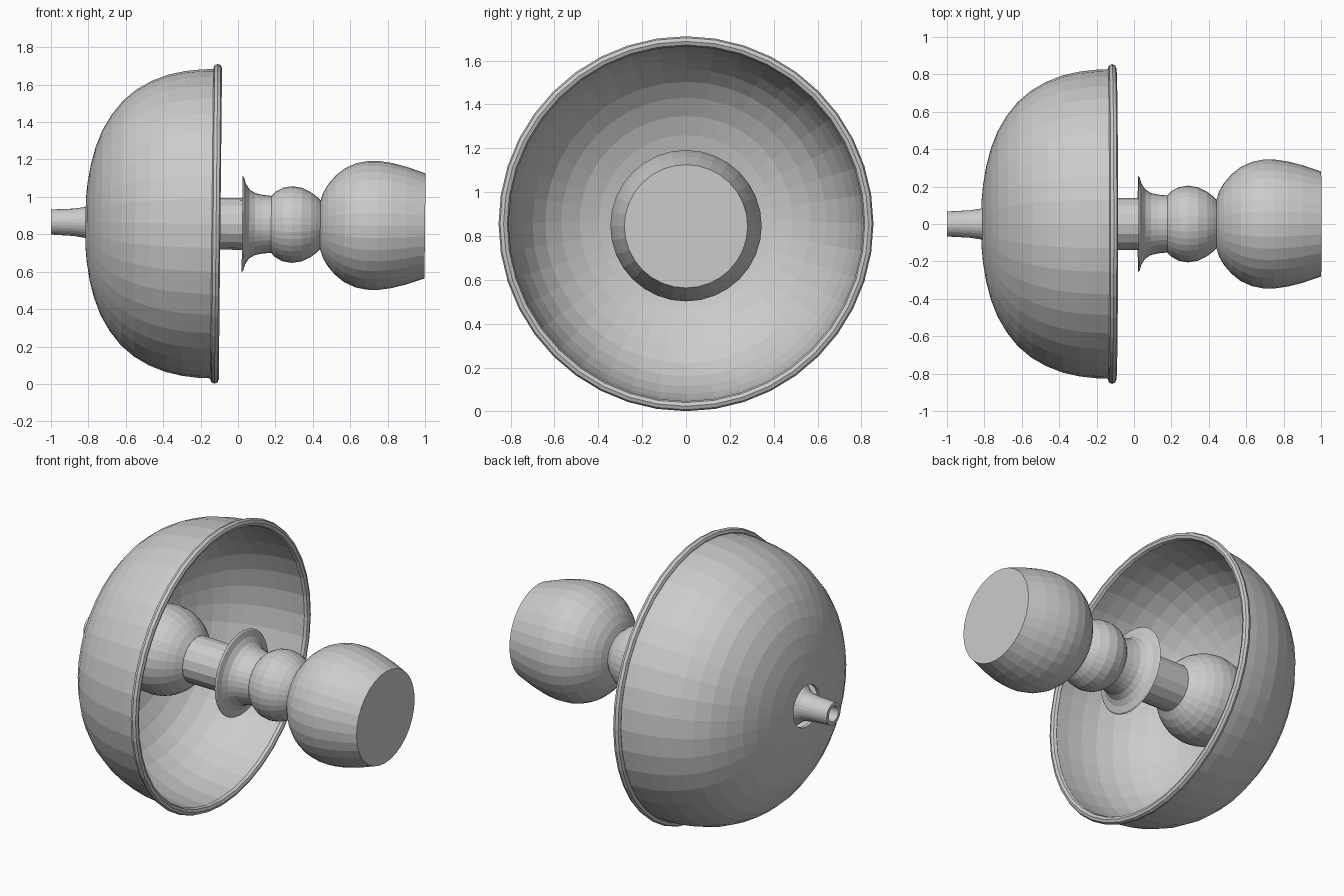
import bpy, bmesh, math

if "Cube" in bpy.data.objects:
    bpy.data.objects.remove(bpy.data.objects["Cube"])

TILT = math.radians(0.6)
AXIS_Z = 0.855


def lathe(name, profile, sides, closed=False):
    """Spin (x, radius) points around the x axis; radius 0 makes a pole."""
    bm = bmesh.new()
    rings = []
    for x, r in profile:
        if r == 0:
            rings.append([bm.verts.new((x, 0, 0))] * sides)
        else:
            rings.append([bm.verts.new((x, r * math.sin(2 * math.pi * i / sides),
                                        r * math.cos(2 * math.pi * i / sides)))
                          for i in range(sides)])
    pairs = list(zip(rings, rings[1:]))
    if closed:
        pairs.append((rings[-1], rings[0]))
    for a, b in pairs:
        for i in range(sides):
            j = (i + 1) % sides
            quad = list(dict.fromkeys([a[i], a[j], b[j], b[i]]))
            bm.faces.new(quad)
    bmesh.ops.recalc_face_normals(bm, faces=bm.faces)
    mesh = bpy.data.meshes.new(name)
    bm.to_mesh(mesh)
    bm.free()
    ob = bpy.data.objects.new(name, mesh)
    ob.location = (0, 0, AXIS_Z)
    ob.rotation_euler = (0, TILT, 0)
    bpy.context.collection.objects.link(ob)
    return ob


# thin bell-shaped dome with a round hole in its back
outer = [(-0.12, 0.827), (-0.2, 0.825), (-0.29, 0.815), (-0.38, 0.795),
         (-0.47, 0.76), (-0.55, 0.714), (-0.62, 0.655), (-0.68, 0.58),
         (-0.73, 0.495), (-0.765, 0.405), (-0.79, 0.31), (-0.807, 0.21),
         (-0.815, 0.125)]
inner = [(x + 0.018 * (1 - r / 0.827), r - 0.016 * r / 0.827) for x, r in outer]
lathe("dome", outer + inner[::-1], 40, closed=True)

# rolled bead around the dome's mouth
bead = [(-0.117 + 0.023 * math.cos(t * math.pi / 4),
         0.832 + 0.023 * math.sin(t * math.pi / 4)) for t in range(8)]
lathe("rim_bead", bead, 40, closed=True)

# ball inside the dome, flaring into the hollow stem behind
ball = [(-0.5 + 0.26 * math.cos(a), 0.26 * math.sin(a))
        for a in [math.radians(d) for d in range(32, 150, 11)]]
stem = [(-0.755, 0.13), (-0.79, 0.1), (-0.82, 0.082), (-0.88, 0.073), (-1.0, 0.067),
        (-1.0, 0.046), (-0.85, 0.046), (-0.85, 0)]
lathe("inner_ball_and_stem", [(-0.28, 0)] + ball + stem, 28)

# plain rod linking ball and handle
lathe("rod", [(-0.35, 0), (-0.35, 0.138), (0.1, 0.138), (0.1, 0)], 16)

# flared collar
lathe("collar", [(0.06, 0), (0.04, 0.14), (0.022, 0.257), (0.03, 0.25), (0.04, 0.215),
                 (0.06, 0.185), (0.09, 0.166), (0.13, 0.157), (0.18, 0.152), (0.18, 0)], 32)

# small bead of the handle
lathe("handle_bead", [(0.17, 0), (0.175, 0.15), (0.2, 0.175), (0.24, 0.197), (0.29, 0.205),
                      (0.34, 0.197), (0.39, 0.173), (0.42, 0.15), (0.445, 0.125),
                      (0.445, 0)], 32)

# barrel-shaped grip with a flat end
lathe("grip", [(0.44, 0), (0.44, 0.13), (0.455, 0.175), (0.48, 0.218), (0.52, 0.265),
               (0.57, 0.305), (0.63, 0.332), (0.69, 0.344), (0.75, 0.345), (0.82, 0.335),
               (0.9, 0.315), (1.0, 0.281), (1.0, 0)], 32)
